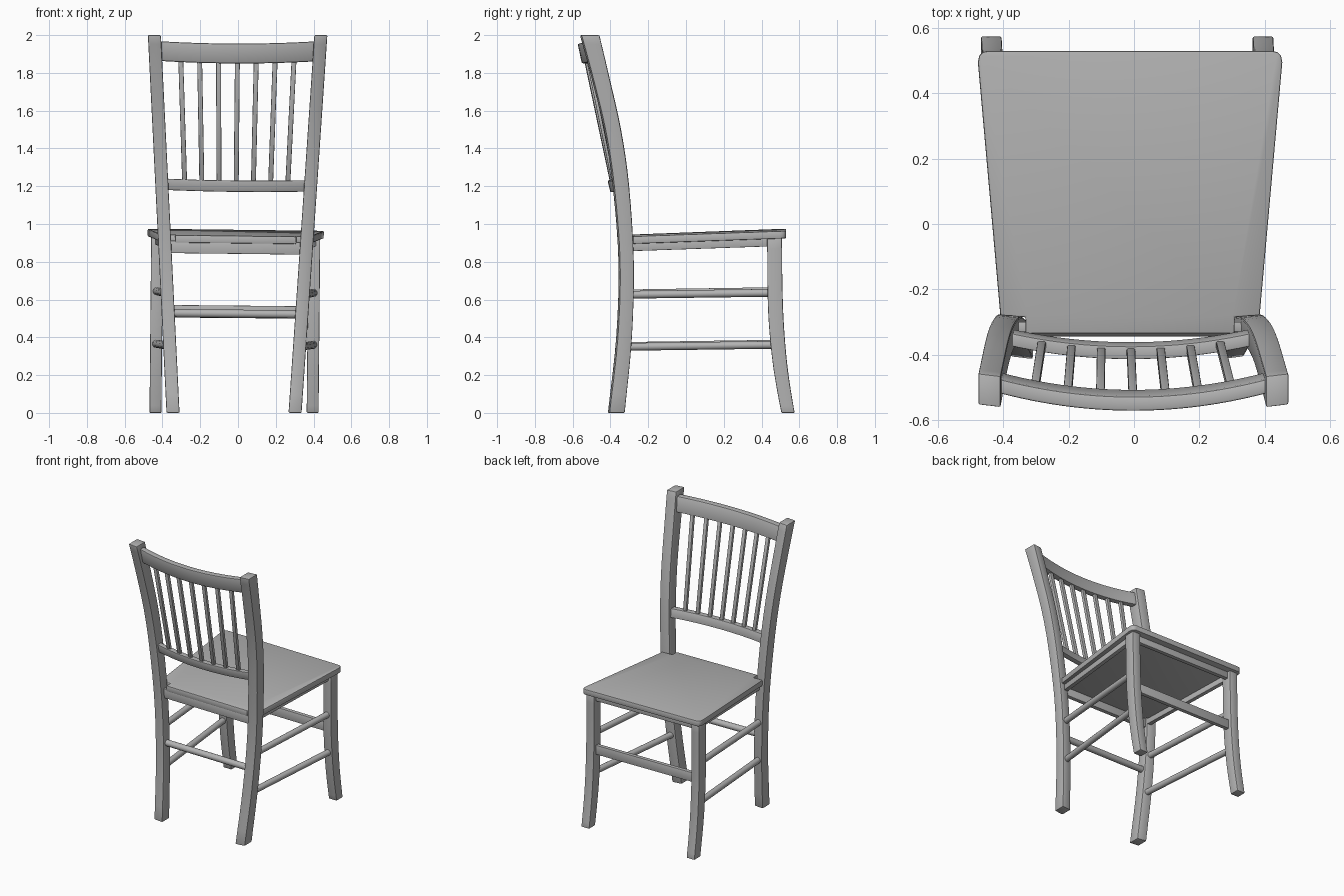
import bpy, bmesh, math
from mathutils import Vector

if "Cube" in bpy.data.objects:
    bpy.data.objects.remove(bpy.data.objects["Cube"], do_unlink=True)

paint = bpy.data.materials.new("grey_wood")
paint.use_nodes = True
GREY = (0.45, 0.45, 0.45, 1)
paint.diffuse_color = GREY
paint.node_tree.nodes["Principled BSDF"].inputs["Base Color"].default_value = GREY


def settle(v):
    """The whole chair leans a little to one side."""
    x, y, z = v
    return Vector((x - 0.021 + 0.0095 * z, y, z - 0.012 * x * z * (2 - z)))


def loft(name, rings, bevel=0.0):
    """Skin a list of equal rings, cap the ends, soften the sharp edges."""
    bm = bmesh.new()
    rows = [[bm.verts.new(p) for p in ring] for ring in rings]
    n = len(rows[0])
    for a, b in zip(rows, rows[1:]):
        for i in range(n):
            j = (i + 1) % n
            bm.faces.new((a[i], a[j], b[j], b[i]))
    bm.faces.new(rows[0][::-1])
    bm.faces.new(rows[-1])
    bmesh.ops.recalc_face_normals(bm, faces=bm.faces)
    if bevel:
        sharp = [e for e in bm.edges if e.calc_face_angle(0) > math.radians(40)]
        bmesh.ops.bevel(bm, geom=sharp, offset=bevel, segments=2,
                        profile=0.5, affect='EDGES')
    for v in bm.verts:
        v.co = settle(v.co)
    mesh = bpy.data.meshes.new(name)
    bm.to_mesh(mesh)
    bm.free()
    mesh.materials.append(paint)
    ob = bpy.data.objects.new(name, mesh)
    bpy.context.collection.objects.link(ob)
    bpy.ops.object.select_all(action='DESELECT')
    ob.select_set(True)
    bpy.context.view_layer.objects.active = ob
    bpy.ops.object.shade_smooth_by_angle(angle=math.radians(35))
    return ob


def smooth_path(pts, steps=4):
    """Catmull-Rom samples through tuples of numbers."""
    pts = [Vector(p) for p in pts]
    ext = [2 * pts[0] - pts[1]] + pts + [2 * pts[-1] - pts[-2]]
    out = []
    for p0, p1, p2, p3 in zip(ext, ext[1:], ext[2:], ext[3:]):
        for k in range(steps):
            t = k / steps
            out.append(0.5 * (2 * p1 + (p2 - p0) * t
                              + (2 * p0 - 5 * p1 + 4 * p2 - p3) * t * t
                              + (3 * p1 - p0 - 3 * p2 + p3) * t ** 3))
    return out + [pts[-1]]


def post(name, side, x0, slope, width, path, yaw, bevel):
    """Upright square post; path holds (z, back y, front y)."""
    rings = []
    for z, back, front in smooth_path(path):
        ring = []
        for dx, y in ((-1, back), (1, back), (1, front), (-1, front)):
            d = dx * width / 2
            ring.append((side * (x0 + slope * z + d), y + yaw * d, z))
        rings.append(ring)
    return loft(name, rings, bevel)


def bar(name, a, b, w, h, bevel=0.003, sides=4):
    """Straight bar: rectangular with four sides, otherwise round."""
    a, b = Vector(a), Vector(b)
    d = (b - a).normalized()
    up = Vector((0, 1, 0)) if abs(d.z) > 0.8 else Vector((0, 0, 1))
    u = d.cross(up).normalized()
    v = u.cross(d)
    if sides == 4:
        offs = [u * sx * w / 2 + v * sy * h / 2
                for sx, sy in ((-1, -1), (1, -1), (1, 1), (-1, 1))]
    else:
        angles = [2 * math.pi * i / sides for i in range(sides)]
        offs = [u * math.cos(t) * w / 2 + v * math.sin(t) * h / 2 for t in angles]
    return loft(name, [[p + o for o in offs] for p in (a, b)], bevel)


def rail(name, half, y_mid, sag, z_low, z_high, thick, lean, rise, bevel):
    """Back rail bowed to the rear, leaning back at its top."""
    rings = []
    for i in range(21):
        t = i / 10 - 1
        y, dz = y_mid + sag * t * t, rise * t * t
        rings.append([(half * t, y + lean / 2 + s * thick / 2, z_low + dz) for s in (-1, 1)]
                     + [(half * t, y - lean / 2 + s * thick / 2, z_high + dz) for s in (1, -1)])
    return loft(name, rings, bevel)


# Curved posts and front legs
rear_path = [(0, -0.41, -0.328), (0.4, -0.366, -0.29), (0.8, -0.354, -0.28),
             (1.2, -0.384, -0.305), (1.5, -0.43, -0.348), (1.8, -0.503, -0.415),
             (2.0, -0.558, -0.462)]
front_path = [(0, 0.505, 0.575), (0.15, 0.477, 0.55), (0.3, 0.455, 0.531),
              (0.5, 0.437, 0.516), (0.7, 0.431, 0.51), (0.932, 0.43, 0.508)]
for side, label in ((1, "left"), (-1, "right")):
    post(label + "_back_post", side, 0.323, 0.0588, 0.069, rear_path, 0.12, 0.006)
    post(label + "_front_leg", side, 0.416, 0.0, 0.063, front_path, 0, 0.005)

    # Side stretchers and side apron
    for level, z in (("upper", 0.632), ("lower", 0.355)):
        rear_x = 0.323 + 0.0588 * z
        bar(f"{label}_{level}_stretcher", (side * rear_x, -0.31, z - 0.003),
            (side * 0.416, 0.46, z + 0.008), 0.042, 0.042, 0, 14)
    bar(label + "_side_apron", (side * 0.355, -0.31, 0.885),
        (side * 0.412, 0.46, 0.912), 0.03, 0.05)

# Seat: tapered board with rounded front corners, tongue between the posts
half = [(0.32, -0.335), (0.32, -0.285), (0.397, -0.28), (0.466, 0.495),
        (0.462, 0.515), (0.452, 0.526), (0.435, 0.53)]
outline = half + [(-x, y) for x, y in reversed(half)]
loft("seat", [[(x, y, 0.95 + 0.037 * y - drop) for x, y in outline]
              for drop in (0.04, 0)], 0.005)

# Cross aprons and cross stretchers
bar("back_apron", (-0.36, -0.315, 0.875), (0.36, -0.315, 0.875), 0.03, 0.066)
bar("front_apron", (-0.41, 0.47, 0.907), (0.41, 0.47, 0.907), 0.03, 0.05)
bar("front_stretcher", (-0.41, 0.475, 0.535), (0.41, 0.475, 0.535), 0.028, 0.066)
bar("back_stretcher", (-0.35, -0.322, 0.525), (0.35, -0.322, 0.525), 0.044, 0.044, 0, 14)

# Back rails
rail("top_rail", 0.425, -0.54, 0.058, 1.85, 1.955, 0.045, 0.022, 0.013, 0.008)
rail("lower_rail", 0.375, -0.388, 0.042, 1.17, 1.23, 0.04, 0.014, 0.006, 0.005)

# Spindles fan out towards the top rail
for i in range(7):
    k = i - 3
    low, high = 0.091 * k, 0.1 * k
    bar(f"spindle_{i + 1}", (low, -0.39 + 0.042 * (low / 0.375) ** 2, 1.215),
        (high, -0.53 + 0.058 * (high / 0.425) ** 2, 1.875), 0.026, 0.022, 0.004)
